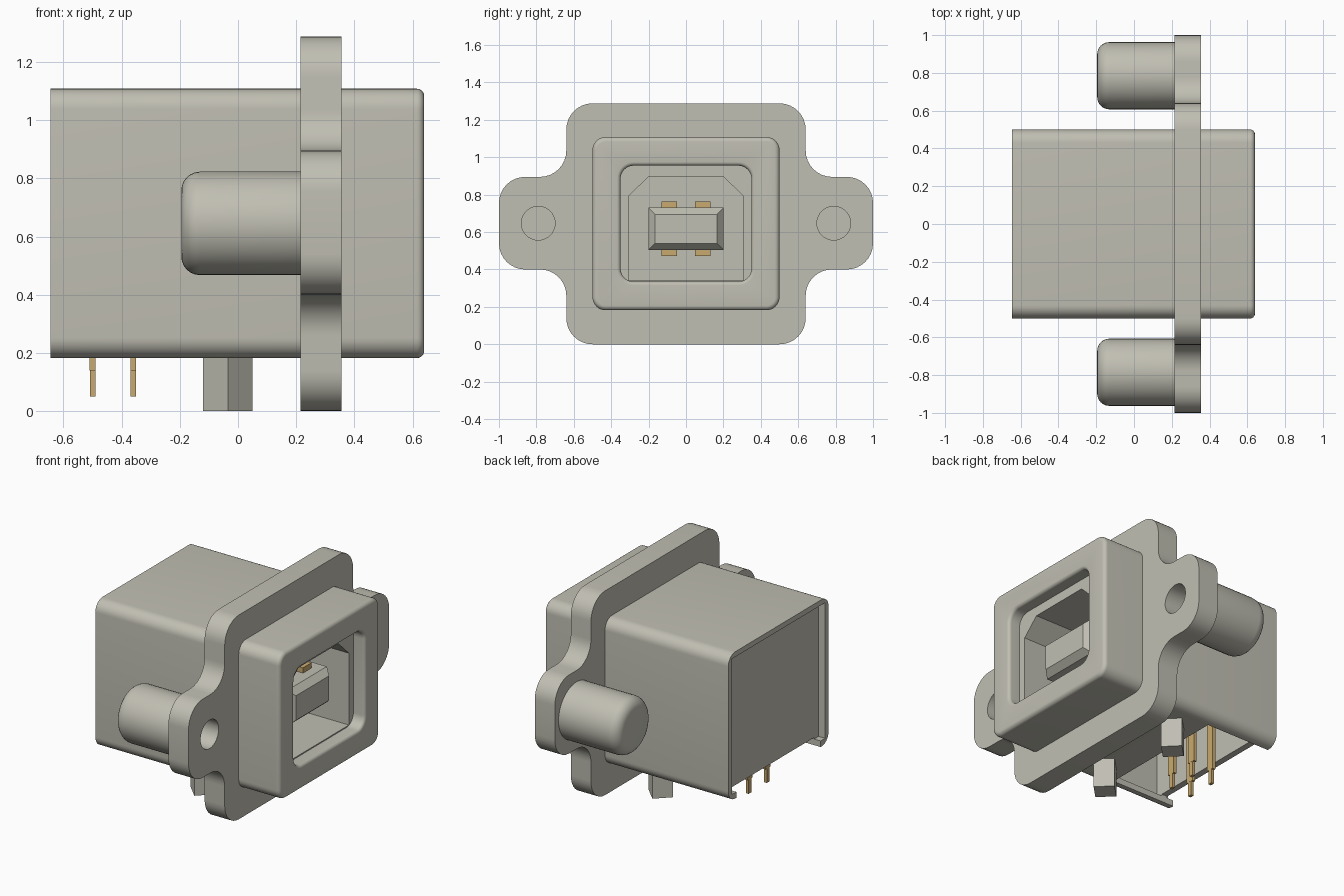
import bpy, bmesh, math
from mathutils import Vector

cube = bpy.data.objects.get("Cube")
if cube:
    bpy.data.objects.remove(cube, do_unlink=True)


def material(name, rgb):
    m = bpy.data.materials.new(name)
    m.use_nodes = True
    m.diffuse_color = (*rgb, 1)
    m.node_tree.nodes["Principled BSDF"].inputs["Base Color"].default_value = (*rgb, 1)
    return m


GREY = material("warm grey plastic", (0.53, 0.52, 0.45))
GOLD = material("gold contact", (0.58, 0.40, 0.16))


def rounded(pts, radii, n=8):
    """Round the corners of a (y, z) polygon, convex or concave."""
    out = []
    for i, p in enumerate(pts):
        r = radii[i] if isinstance(radii, (list, tuple)) else radii
        p = Vector(p)
        u = (Vector(pts[i - 1]) - p).normalized()
        v = (Vector(pts[(i + 1) % len(pts)]) - p).normalized()
        half = u.angle(v) / 2
        c = p + (u + v).normalized() * r / math.sin(half)
        s, e = p + u * r / math.tan(half) - c, p + v * r / math.tan(half) - c
        a0, a1 = math.atan2(s.y, s.x), math.atan2(e.y, e.x)
        d = (a1 - a0 + math.pi) % (2 * math.pi) - math.pi
        out += [(c.x + r * math.cos(a0 + d * k / n),
                 c.y + r * math.sin(a0 + d * k / n)) for k in range(n + 1)]
    return out


def rect(w, z0, z1):
    return [(-w, z0), (w, z0), (w, z1), (-w, z1)]


def circle(y, z, r, n=40):
    return [(y + r * math.cos(2 * math.pi * k / n),
             z + r * math.sin(2 * math.pi * k / n)) for k in range(n)]


def finish(bm, name, mat):
    bmesh.ops.recalc_face_normals(bm, faces=bm.faces)
    me = bpy.data.meshes.new(name)
    bm.to_mesh(me)
    bm.free()
    ob = bpy.data.objects.new(name, me)
    bpy.context.collection.objects.link(ob)
    me.materials.append(mat)
    return ob


def loft(name, sections, mat=GREY):
    """Skin (x, outline) sections along x and cap both ends."""
    bm = bmesh.new()
    rings = [[bm.verts.new((x, y, z)) for y, z in pts] for x, pts in sections]
    for a, b in zip(rings, rings[1:]):
        for i in range(len(a)):
            j = (i + 1) % len(a)
            bm.faces.new((a[i], a[j], b[j], b[i]))
    bm.faces.new(rings[0])
    bm.faces.new(rings[-1])
    return finish(bm, name, mat)


def prism(name, pts, x0, x1, mat=GREY):
    return loft(name, [(x0, pts), (x1, pts)], mat)


def box(name, x0, x1, y0, y1, z0, z1, mat=GREY):
    return prism(name, [(y0, z0), (y1, z0), (y1, z1), (y0, z1)], x0, x1, mat)


def cut(ob, cutters):
    for c in cutters:
        c.hide_render = True
        m = ob.modifiers.new("cut", 'BOOLEAN')
        m.operation, m.solver, m.object = 'DIFFERENCE', 'EXACT', c
        bpy.context.view_layer.objects.active = ob
        bpy.ops.object.modifier_apply(modifier=m.name)


def smooth(ob):
    bpy.ops.object.select_all(action='DESELECT')
    ob.select_set(True)
    bpy.context.view_layer.objects.active = ob
    bpy.ops.object.shade_smooth_by_angle(angle=math.radians(30))


quarter = [k * math.pi / 12 for k in range(7)]
cutters = []

# Cutters for the socket mouth, plug cavity and rear hollow
mouth = [(0.56, rounded(rect(0.35, 0.335, 0.955), 0.07))]
for a in quarter:
    d = 0.02 * (1 - math.cos(a))
    mouth.append((0.62 + 0.02 * math.sin(a),
                  rounded(rect(0.35 + d, 0.335 - d, 0.955 + d), 0.07 + d)))
mouth.append((0.70, mouth[-1][1]))
mouth_cut = loft("mouth_cutter", mouth)
plug_outline = [(-0.305, 0.342), (0.305, 0.342), (0.305, 0.795),
                (0.2, 0.895), (-0.2, 0.895), (-0.305, 0.795)]
plug_cut = prism("plug_cutter", plug_outline, -0.05, 0.60)
rear_cut = box("rear_recess_cutter", -0.7, -0.6, -0.465, 0.465, 0.22, 1.075)
hollow_cut = box("hollow_cutter", -0.56, -0.2, -0.465, 0.465, 0.22, 1.0)
slot_cut = box("bottom_slot_cutter", -0.7, -0.2, -0.42, 0.42, 0.1, 0.23)
cutters += [mouth_cut, plug_cut, rear_cut, hollow_cut, slot_cut]

# Housing with a softened front edge
sections = [(-0.645, rounded(rect(0.5, 0.182, 1.108), 0.07))]
for a in quarter:
    d = 0.025 * (1 - math.cos(a))
    sections.append((0.615 + 0.025 * math.sin(a),
                     rounded(rect(0.5 - d, 0.182 + d, 1.108 - d), 0.07 - d)))
housing = loft("housing", sections)
cut(housing, cutters)
smooth(housing)

# Panel flange with two ears
half = [(0.64, 0), (0.64, 0.4), (1, 0.4), (1, 0.895), (0.64, 0.895), (0.64, 1.288)]
outline = half + [(-y, z) for y, z in reversed(half)]
flange = prism("flange", rounded(outline, 0.14), 0.215, 0.355)
hole_cuts = [prism("hole_cutter", circle(s * 0.79, 0.647, 0.09), -0.1, 0.5)
             for s in (-1, 1)]
cut(flange, [plug_cut] + hole_cuts)
smooth(flange)
cutters += hole_cuts

# Blind screw bosses behind the ears
for s, side, hole in ((-1, "right", hole_cuts[0]), (1, "left", hole_cuts[1])):
    secs = [(-0.13 - 0.065 * math.cos(a),
             circle(s * 0.785, 0.645, 0.113 + 0.065 * math.sin(a))) for a in quarter]
    secs.append((0.22, secs[-1][1]))
    boss = loft(side + "_screw_boss", secs)
    cut(boss, [hole])
    smooth(boss)

# Contact tongue with a chamfered nose
loft("tongue", [(-0.06, rect(0.2, 0.505, 0.73)), (0.48, rect(0.2, 0.505, 0.73)),
                (0.52, rect(0.165, 0.54, 0.695))])

# Contacts above and below the tongue, and the stepped solder pins
for s, side in ((-1, "right"), (1, "left")):
    yc = s * 0.09
    for level, z0, z1 in (("upper", 0.728, 0.763), ("lower", 0.472, 0.507)):
        box(f"{side}_{level}_contact", -0.055, 0.42, yc - 0.042, yc + 0.042, z0, z1, GOLD)
    for row, xc in (("rear", -0.5), ("front", -0.36)):
        box(f"{side}_{row}_pin_shank", xc - 0.01, xc + 0.01,
            yc - 0.025, yc + 0.025, 0.14, 0.55, GOLD)
        box(f"{side}_{row}_pin_tip", xc - 0.0095, xc + 0.0095,
            yc - 0.013, yc + 0.013, 0.05, 0.14, GOLD)

    # Diagonal mounting post
    bm = bmesh.new()
    bmesh.ops.create_cube(bm, size=1)
    bmesh.ops.scale(bm, vec=(0.12, 0.12, 0.2), verts=bm.verts)
    post = finish(bm, side + "_mounting_post", GREY)
    post.location = (-0.035, s * 0.3, 0.1)
    post.rotation_euler.z = math.pi / 4

for c in cutters:
    bpy.data.objects.remove(c, do_unlink=True)
